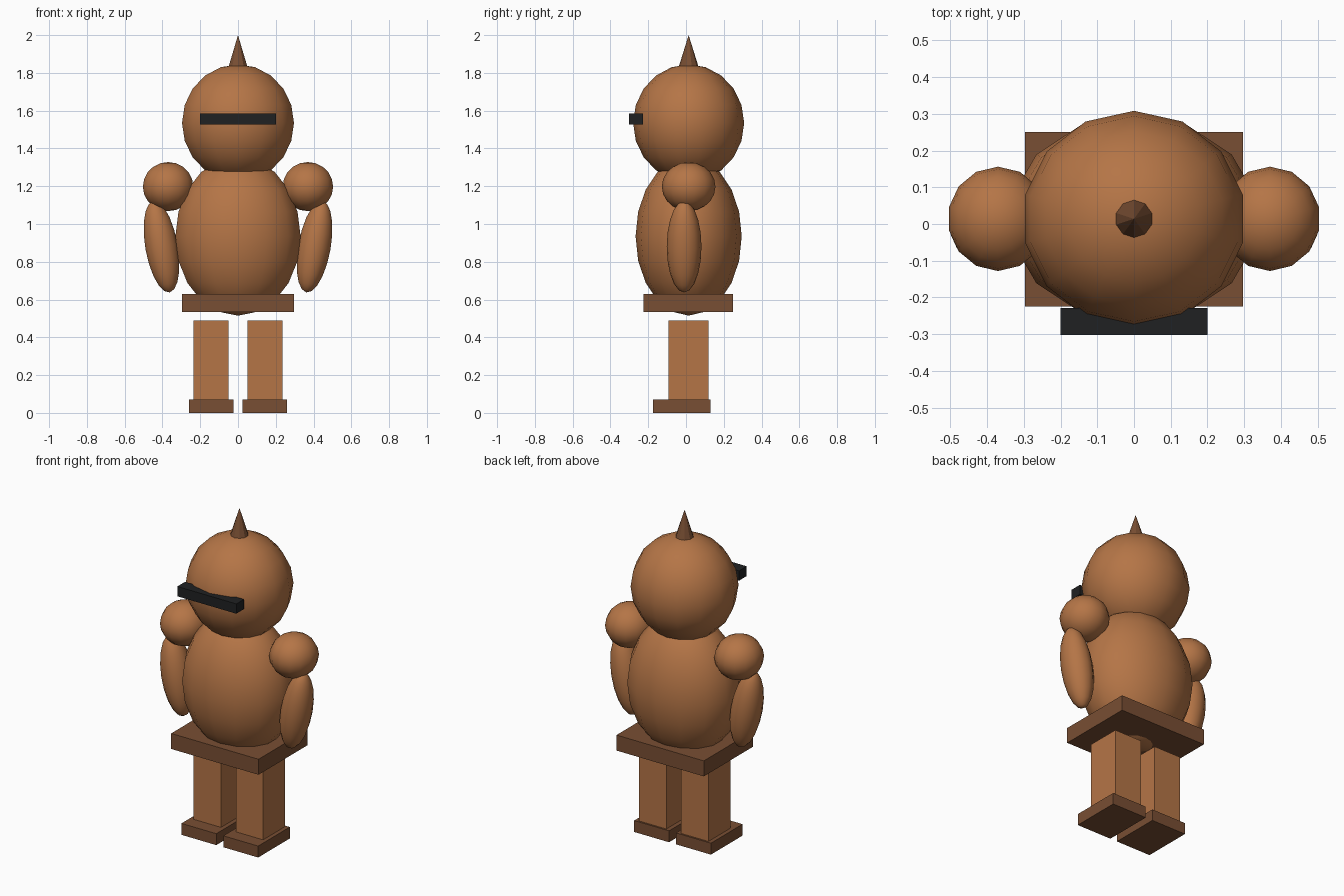
import bpy, math

if "Cube" in bpy.data.objects:
    bpy.data.objects.remove(bpy.data.objects["Cube"])

def material(name, rgb):
    m = bpy.data.materials.new(name)
    m.diffuse_color = (*rgb, 1)
    m.use_nodes = True
    m.node_tree.nodes["Principled BSDF"].inputs["Base Color"].default_value = m.diffuse_color
    return m

BROWN = material("copper brown", (0.46, 0.178, 0.062))
DARK = material("dark brown", (0.19, 0.077, 0.033))
BLACK = material("black", (0.014, 0.015, 0.016))

def finish(name, mat, smooth=False):
    o = bpy.context.object
    o.name = name
    o.data.materials.append(mat)
    if smooth:
        bpy.ops.object.shade_smooth()
    return o

def box(name, mat, x, y, z):
    """Box from (min, max) pairs."""
    bpy.ops.mesh.primitive_cube_add(size=1, location=[(a + b) / 2 for a, b in (x, y, z)])
    bpy.context.object.scale = [b - a for a, b in (x, y, z)]
    return finish(name, mat)

def ball(name, mat, loc, radii, tilt=0):
    bpy.ops.mesh.primitive_uv_sphere_add(segments=14, ring_count=10, radius=1,
                                         location=loc, rotation=(0, tilt, 0))
    bpy.context.object.scale = radii
    return finish(name, mat, True)

CY = 0.014  # body axis in y

# Torso and head
ball("torso", BROWN, (0, CY, 0.935), (0.34, 0.281, 0.42))
ball("head", BROWN, (0, CY, 1.535), (0.304, 0.294, 0.31))

# Spike on the head
bpy.ops.mesh.primitive_cone_add(vertices=10, radius1=0.053, radius2=0, depth=0.17,
                                location=(0, CY, 1.915))
finish("head_spike", DARK)

# Visor and belt
box("visor", BLACK, (-0.2, 0.2), (-0.302, -0.228), (1.526, 1.586))
box("belt", DARK, (-0.296, 0.296), (-0.224, 0.25), (0.535, 0.63))

# Limbs, mirrored left and right
for side, s in (("left", 1), ("right", -1)):
    def span(a, b):
        return tuple(sorted((s * a, s * b)))
    ball(side + "_shoulder", BROWN, (s * 0.37, CY, 1.198), (0.137, 0.142, 0.13))
    ball(side + "_arm", BROWN, (s * 0.405, -0.01, 0.88), (0.088, 0.092, 0.246),
         s * math.radians(10))
    box(side + "_leg", BROWN, span(0.05, 0.235), (-0.093, 0.119), (0.07, 0.488))
    box(side + "_foot", DARK, span(0.024, 0.26), (-0.176, 0.13), (0, 0.07))
